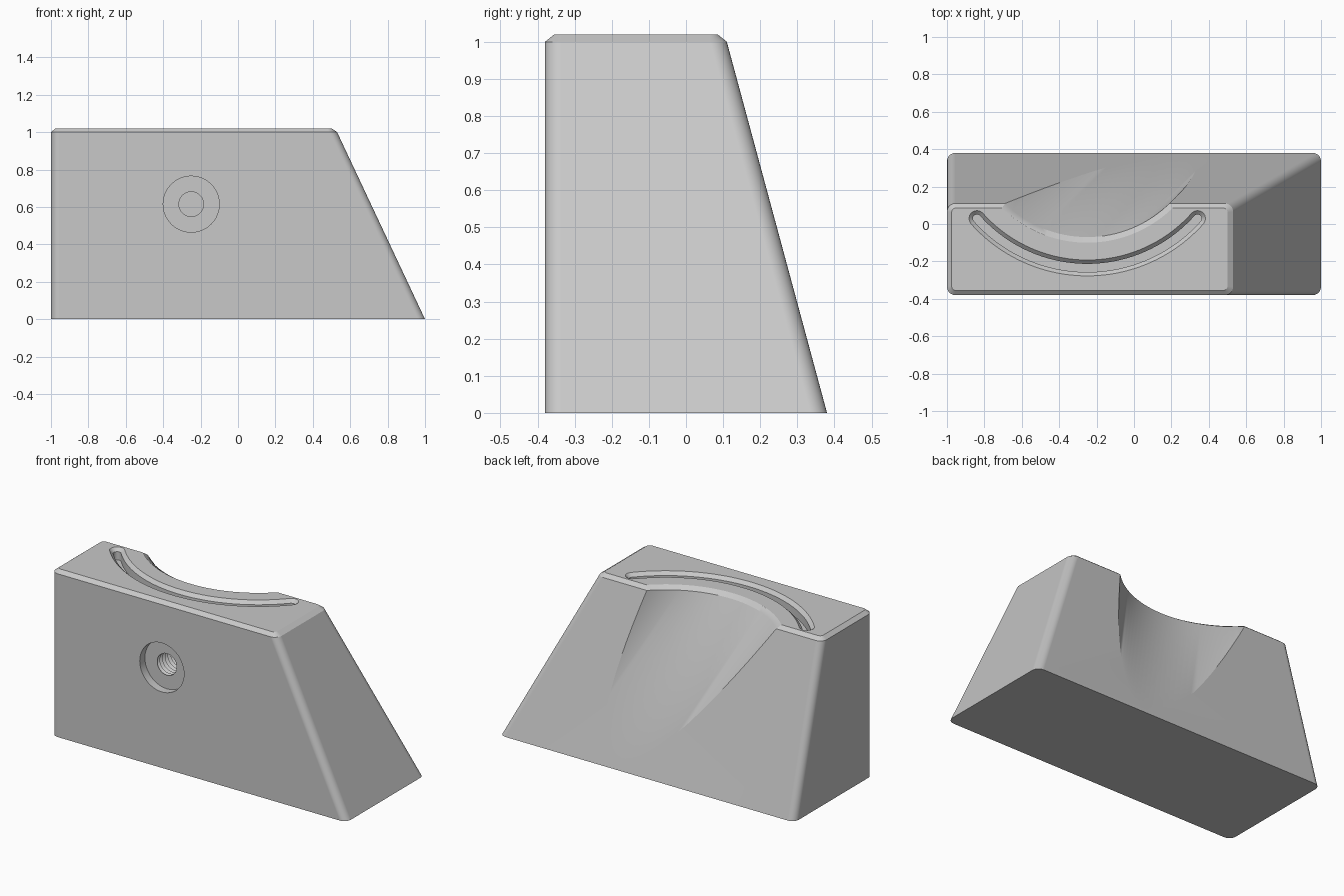
import bpy
import bmesh
from math import sin, cos, pi, radians
from mathutils import Vector

old = bpy.data.objects.get("Cube")
if old:
    bpy.data.objects.remove(old, do_unlink=True)

grey = bpy.data.materials.new("plain grey")
grey.use_nodes = True
colour = (0.58, 0.58, 0.58, 1)
grey.diffuse_color = colour
grey.node_tree.nodes["Principled BSDF"].inputs["Base Color"].default_value = colour


def loft(name, rings):
    """Skin a closed solid through rings of equal point count."""
    bm = bmesh.new()
    rows = [[bm.verts.new(p) for p in ring] for ring in rings]
    n = len(rows[0])
    for low, high in zip(rows, rows[1:]):
        for i in range(n):
            j = (i + 1) % n
            bm.faces.new((low[i], low[j], high[j], high[i]))
    bm.faces.new(rows[0][::-1])
    bm.faces.new(rows[-1])
    bmesh.ops.recalc_face_normals(bm, faces=bm.faces)
    mesh = bpy.data.meshes.new(name)
    bm.to_mesh(mesh)
    bm.free()
    mesh.materials.append(grey)
    ob = bpy.data.objects.new(name, mesh)
    bpy.context.collection.objects.link(ob)
    return ob


def rounded_rect(x0, x1, y0, y1, r, z, steps=8):
    corners = ((x1 - r, y1 - r), (x0 + r, y1 - r), (x0 + r, y0 + r), (x1 - r, y0 + r))
    return [(cx + r * cos(a), cy + r * sin(a), z)
            for k, (cx, cy) in enumerate(corners)
            for a in [(k + s / steps) * pi / 2 for s in range(steps + 1)]]


def circle(cx, cy, r, z, n=128):
    return [(cx + r * cos(2 * pi * i / n), cy + r * sin(2 * pi * i / n), z) for i in range(n)]


# Tapered body with rounded corners and a bevelled top rim
body = loft("stand_body", [
    rounded_rect(-1, 1, -0.38, 0.38, 0.045, 0),
    rounded_rect(-1, 0.53, -0.38, 0.11, 0.045, 1.0),
    rounded_rect(-0.975, 0.5, -0.355, 0.085, 0.022, 1.02),
])

# Leaning round scoop in the back, flared at the top edge
MID_X, MID_Y = -0.25, 0.555
scoop = loft("scoop_cutter", [
    circle(MID_X + 0.48 * 1.1, MID_Y + 0.455 * 1.1, 0.625, -0.1),
    circle(MID_X, MID_Y, 0.625, 1.0),
    circle(MID_X, MID_Y, 0.655, 1.02),
    circle(MID_X, MID_Y, 0.67, 1.03),
])


# Curved slot with rounded ends, bevelled at the top
def slot_ring(w, z, radius=0.79, half=radians(48.3), steps=48, cap=8):
    centre = Vector((MID_X, MID_Y))
    start, end = -pi / 2 - half, -pi / 2 + half

    def polar(a, r):
        return Vector((cos(a), sin(a))) * r

    pts = [centre + polar(start + 2 * half * i / steps, radius + w) for i in range(steps + 1)]
    tip = centre + polar(end, radius)
    pts += [tip + polar(end + pi * i / cap, w) for i in range(1, cap)]
    pts += [centre + polar(end - 2 * half * i / steps, radius - w) for i in range(steps + 1)]
    tip = centre + polar(start, radius)
    pts += [tip + polar(start + pi + pi * i / cap, w) for i in range(1, cap)]
    return [(p.x, p.y, z) for p in pts]


slot = loft("slot_cutter", [slot_ring(0.022, 0.95), slot_ring(0.022, 1.0),
                            slot_ring(0.0425, 1.02), slot_ring(0.0525, 1.03)])

# Counterbored hole with thread grooves in the front
profile = [(0.15, -0.45), (0.15, -0.33)]
for k in range(8):
    y = -0.33 + 0.026 * k
    profile += [(0.066, y), (0.08, y + 0.013)]
profile += [(0.066, -0.12)]
hole = loft("hole_cutter", [
    [(x, y, z) for x, z, _ in circle(MID_X, 0.615, r, 0, 48)] for r, y in profile])

# Cut the body, then discard the cutters
bpy.context.view_layer.objects.active = body
for ob in bpy.context.selected_objects:
    ob.select_set(False)
body.select_set(True)
for cutter in (scoop, slot, hole):
    mod = body.modifiers.new("cut", "BOOLEAN")
    mod.operation = "DIFFERENCE"
    mod.solver = "EXACT"
    mod.object = cutter
    bpy.ops.object.modifier_apply(modifier=mod.name)
    bpy.data.objects.remove(cutter, do_unlink=True)

# Smooth curved areas, keep planes flat and edges crisp
bpy.ops.object.shade_smooth_by_angle(angle=radians(25))
normals = body.modifiers.new("flat planes", "WEIGHTED_NORMAL")
normals.keep_sharp = True
